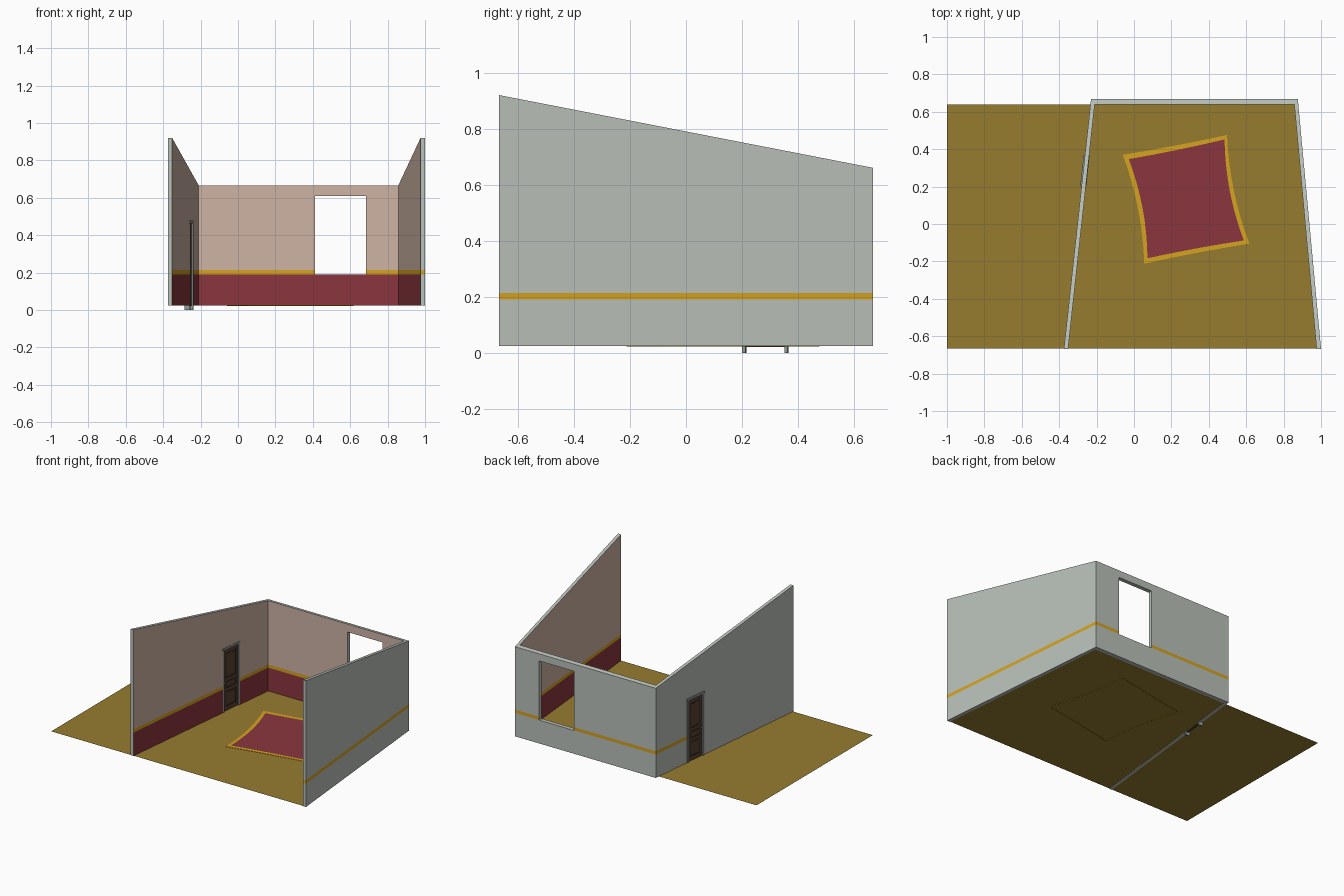
import bpy, bmesh, math
from mathutils import Matrix

if "Cube" in bpy.data.objects:
    bpy.data.objects.remove(bpy.data.objects["Cube"])


def srgb(r, g, b):
    f = lambda c: c / 12.92 if c <= 0.04045 else ((c + 0.055) / 1.055) ** 2.4
    return (f(r / 255), f(g / 255), f(b / 255), 1)


def mat(name, *rgb):
    m = bpy.data.materials.new(name)
    m.diffuse_color = srgb(*rgb)
    m.use_nodes = True
    m.node_tree.nodes["Principled BSDF"].inputs["Base Color"].default_value = m.diffuse_color
    return m


GREY = mat("plaster grey", 186, 193, 186)
PINK = mat("beige pink", 207, 180, 165)
RED = mat("deep red", 139, 54, 62)
GOLD = mat("gold", 213, 163, 32)
OCHRE = mat("ochre floor", 150, 124, 47)
FRAME = mat("frame grey", 146, 154, 150)
BROWN = mat("door brown", 88, 66, 50)
DARK = mat("panel dark brown", 62, 46, 36)
METAL = mat("handle metal", 120, 120, 118)


def obj(name, bm, *mats):
    me = bpy.data.meshes.new(name)
    bm.to_mesh(me)
    bm.free()
    for m in mats:
        me.materials.append(m)
    o = bpy.data.objects.new(name, me)
    bpy.context.collection.objects.link(o)
    return o


def box(bm, lo, hi, m=0, xf=Matrix()):
    size = [b - a for a, b in zip(lo, hi)]
    mid = [(a + b) / 2 for a, b in zip(lo, hi)]
    r = bmesh.ops.create_cube(bm, size=1, matrix=xf @ Matrix.Translation(mid) @ Matrix.Diagonal((*size, 1)))
    for f in {f for v in r["verts"] for f in v.link_faces}:
        f.material_index = m


BASE, BAND0, BAND1 = 0.025, 0.191, 0.214
OPEN_Y = 0.283                      # door centre along the left wall
ANGLE = -math.atan2(0.145, 1.335)
DOOR = Matrix.Translation((-0.364 + 0.107 * (OPEN_Y + 0.667), OPEN_Y, 0)) @ Matrix.Rotation(ANGLE, 4, "Z")

# walls: U-shaped footprint raised to a sloping top
plan = [(-0.375, -0.667), (-0.352, -0.667), (-0.21, 0.638), (0.857, 0.638),
        (0.976, -0.667), (1.0, -0.667), (0.876, 0.667), (-0.23, 0.667)]
bm = bmesh.new()
n = len(plan)
low = [bm.verts.new((x, y, BASE)) for x, y in plan]
top = [bm.verts.new((x, y, 0.92 - 0.1945 * (y + 0.667))) for x, y in plan]
for i in range(n):
    j = (i + 1) % n
    bm.faces.new((low[i], low[j], top[j], top[i]))
bm.faces.new(top)
bm.faces.new(low[::-1])
bmesh.ops.recalc_face_normals(bm, faces=bm.faces)
walls = obj("walls", bm)

# openings for window and door
for name, lo, hi, xf in (("window_cutter", (0.412, 0.55, 0.19), (0.685, 0.75, 0.61), Matrix()),
                         ("door_cutter", (-0.1, -0.075, -0.1), (0.1, 0.075, 0.465), DOOR)):
    bm = bmesh.new()
    box(bm, lo, hi, 0, xf)
    cutter = obj(name, bm)
    cutter.hide_render = True
    b = walls.modifiers.new(name, "BOOLEAN")
    b.operation, b.solver, b.object = "DIFFERENCE", "EXACT", cutter
dg = bpy.context.evaluated_depsgraph_get()
bm = bmesh.new()
bm.from_object(walls, dg)
for o in list(bpy.data.objects):
    bpy.data.objects.remove(o)

# painted wall bands
for z in (BAND0, BAND1):
    bmesh.ops.bisect_plane(bm, geom=bm.verts[:] + bm.edges[:] + bm.faces[:], plane_co=(0, 0, z), plane_no=(0, 0, 1))
bm.normal_update()
for f in bm.faces:
    c, d = f.calc_center_median(), f.normal
    inside = (d.x > 0.9 and c.x < 0 and c.y < 0.6) or (d.x < -0.9 and c.x > 0.8 and c.y < 0.6) \
        or (d.y < -0.9 and 0.63 < c.y < 0.645)
    outside = (d.x > 0.9 and c.x > 0.9) or (d.y > 0.9 and c.y > 0.66) \
        or (d.x < -0.9 and c.x < 0 and c.y > 0.36) or (d.y < -0.9 and c.y < -0.6 and c.x > 0.9)
    band = BAND0 < c.z < BAND1
    f.material_index = 0
    if band and (inside or outside):
        f.material_index = 3
    elif inside:
        f.material_index = 2 if c.z < BAND0 else 1
obj("walls", bm, GREY, PINK, RED, GOLD)

# floor sheet, inside the room and beside it
bm = bmesh.new()
bm.faces.new([bm.verts.new((x, y, BASE + 0.0008)) for x, y in
              ((-1, -0.665), (0.977, -0.665), (0.857, 0.638), (-1, 0.638))])
obj("floor", bm, OCHRE)


# rug: bowed four-sided outline with a gold border
def outline(corners, bows, steps=8):
    pts = []
    for i in range(4):
        (x0, y0), (x1, y1) = corners[i], corners[(i + 1) % 4]
        length = math.hypot(x1 - x0, y1 - y0)
        nx, ny = -(y1 - y0) / length, (x1 - x0) / length
        for k in range(steps):
            t = k / steps
            s = bows[i] * 4 * t * (1 - t)
            pts.append((x0 + (x1 - x0) * t + nx * s, y0 + (y1 - y0) * t + ny * s))
    return pts


bows = (0.004, 0.024, 0.004, 0.024)
outer = outline(((0.055, -0.212), (0.617, -0.105), (0.497, 0.476), (-0.06, 0.37)), bows)
inner = outline(((0.072, -0.183), (0.587, -0.088), (0.484, 0.452), (-0.028, 0.347)), bows)
bm = bmesh.new()
rings = [[bm.verts.new((x, y, z)) for x, y in pts] for pts, z in
         ((outer, 0.0225), (outer, 0.028), (inner, 0.028))]
for a, b in zip(rings, rings[1:]):
    for i in range(len(a)):
        j = (i + 1) % len(a)
        bm.faces.new((a[i], a[j], b[j], b[i]))
bm.faces.new(rings[2]).material_index = 1
obj("rug", bm, GOLD, RED)

# door frame: two jambs and a head, reaching just past both wall faces
bm = bmesh.new()
for s in (-1, 1):
    a, b = sorted((s * 0.070, s * 0.082))
    box(bm, (-0.015, a, 0), (0.015, b, 0.462))
box(bm, (-0.016, -0.085, 0.462), (0.016, 0.085, 0.478))
bm.transform(DOOR)
obj("door_frame", bm, FRAME)

# door leaf: dark core, stiles and rails, raised panels
bm = bmesh.new()
box(bm, (-0.004, -0.07, 0.021), (0.004, 0.07, 0.462), 1)
for s in (-1, 1):
    a, b = sorted((s * 0.050, s * 0.07))
    box(bm, (-0.007, a, 0.021), (0.007, b, 0.462))
for z0, z1 in ((0.021, 0.055), (0.165, 0.185), (0.235, 0.255), (0.435, 0.462)):
    box(bm, (-0.007, -0.05, z0), (0.007, 0.05, z1))
for z0, z1 in ((0.067, 0.153), (0.195, 0.225), (0.267, 0.423)):
    box(bm, (-0.006, -0.038, z0), (0.006, 0.038, z1))
bm.transform(DOOR)
obj("door", bm, BROWN, DARK)

# door handles on both faces
bm = bmesh.new()
for s in (-1, 1):
    bmesh.ops.create_icosphere(bm, subdivisions=2, radius=0.006, matrix=Matrix.Translation((s * 0.012, -0.06, 0.225)))
bm.transform(DOOR)
obj("door_handles", bm, METAL)
